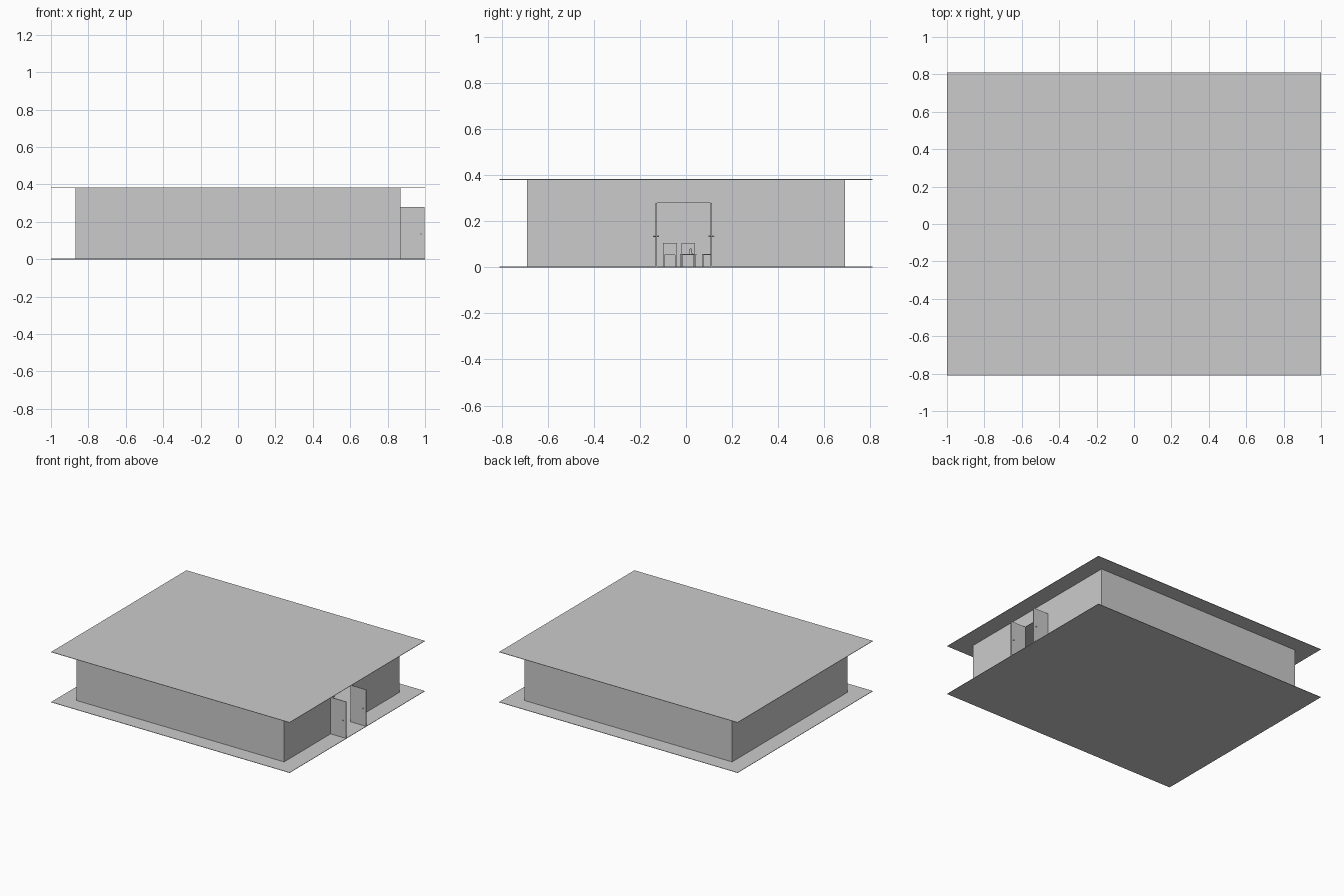
import bpy
import bmesh
from math import radians
from mathutils import Matrix, Vector

cube = bpy.data.objects.get("Cube")
if cube:
    bpy.data.objects.remove(cube, do_unlink=True)

grey = bpy.data.materials.new("plain grey")
grey.use_nodes = True
GREY = (0.6, 0.6, 0.6, 1)
grey.diffuse_color = GREY
grey.node_tree.nodes["Principled BSDF"].inputs["Base Color"].default_value = GREY

# Main measures
HALF_X, HALF_Y, HEIGHT = 0.87, 0.69, 0.38
DOOR_Y0, DOOR_Y1, DOOR_TOP = -0.13, 0.11, 0.28
FLOOR = 0.003


def finish(name, bm):
    mesh = bpy.data.meshes.new(name)
    bm.to_mesh(mesh)
    bm.free()
    mesh.materials.append(grey)
    obj = bpy.data.objects.new(name, mesh)
    bpy.context.collection.objects.link(obj)
    return obj


def add_box(bm, low, high):
    low, high = Vector(low), Vector(high)
    size = Matrix.Diagonal(high - low).to_4x4()
    bmesh.ops.create_cube(bm, size=1, matrix=Matrix.Translation((low + high) / 2) @ size)


def boxes(name, parts):
    bm = bmesh.new()
    for low, high in parts:
        add_box(bm, low, high)
    return finish(name, bm)


# Floor and roof slabs
boxes("floor_slab", [((-1, -0.81, 0), (1, 0.81, FLOOR))])
boxes("roof_slab", [((-1, -0.81, HEIGHT), (1, 0.81, HEIGHT + 0.003))])

# Thin walls, with the doorway left open at +x
T = 0.005
boxes("walls", [
    ((-HALF_X, -HALF_Y, FLOOR), (HALF_X, -HALF_Y + T, HEIGHT)),
    ((-HALF_X, HALF_Y - T, FLOOR), (HALF_X, HALF_Y, HEIGHT)),
    ((-HALF_X, -HALF_Y + T, FLOOR), (-HALF_X + T, HALF_Y - T, HEIGHT)),
    ((HALF_X - T, -HALF_Y + T, FLOOR), (HALF_X, DOOR_Y0, HEIGHT)),
    ((HALF_X - T, DOOR_Y1, FLOOR), (HALF_X, HALF_Y - T, HEIGHT)),
    ((HALF_X - T, DOOR_Y0, DOOR_TOP), (HALF_X, DOOR_Y1, HEIGHT)),
])

# Double doors standing open, with a knob on each face
for side, y in (("right", DOOR_Y0), ("left", DOOR_Y1)):
    boxes(side + "_door", [((HALF_X, y - 0.003, FLOOR), (0.997, y + 0.003, DOOR_TOP))])
    bm = bmesh.new()
    turn = Matrix.Translation((0.978, y, 0.135)) @ Matrix.Rotation(radians(90), 4, "X")
    bmesh.ops.create_cone(bm, cap_ends=True, segments=10, radius1=0.002,
                          radius2=0.002, depth=0.018, matrix=turn)
    for end in (-0.009, 0.009):
        bmesh.ops.create_uvsphere(bm, u_segments=10, v_segments=6, radius=0.004,
                                  matrix=Matrix.Translation((0.978, y + end, 0.135)))
    finish(side + "_door_knobs", bm)


def legs(half_x, half_y, top, thick):
    return [((sx * half_x - thick, sy * half_y - thick, 0),
             (sx * half_x + thick, sy * half_y + thick, top))
            for sx in (-1, 1) for sy in (-1, 1)]


# Furniture shapes, the chair facing -x
chair = boxes("chair", legs(0.026, 0.026, 0.05, 0.003) + [
    ((-0.03, -0.03, 0.05), (0.03, 0.03, 0.056)),
    ((0.025, -0.03, 0.056), (0.03, 0.03, 0.102)),
])
table = boxes("table", legs(0.03, 0.03, 0.05, 0.003) + [
    ((-0.035, -0.035, 0.05), (0.035, 0.035, 0.055)),
])
bm = bmesh.new()
bmesh.ops.create_cone(bm, cap_ends=True, segments=12, radius1=0.008, radius2=0.003,
                      depth=0.025, matrix=Matrix.Translation((0, 0, 0.0675)))
vase = finish("vase", bm)


def place(source, x, y, angle=0):
    copy = source.copy()
    bpy.context.collection.objects.link(copy)
    copy.location = (x, y, FLOOR)
    copy.rotation_euler.z = radians(angle)


# Rows of tables, each between chairs
for x in (0.5, 0.0, -0.5):
    for y in (0.01, -0.4, 0.42):
        place(table, x, y)
        place(vase, x, y + 0.01)
        place(chair, x + 0.02, y - 0.08)
        place(chair, x, y + 0.09, 90)
        place(chair, x - 0.1, y, 180)
for source in (chair, table, vase):
    bpy.data.objects.remove(source)
